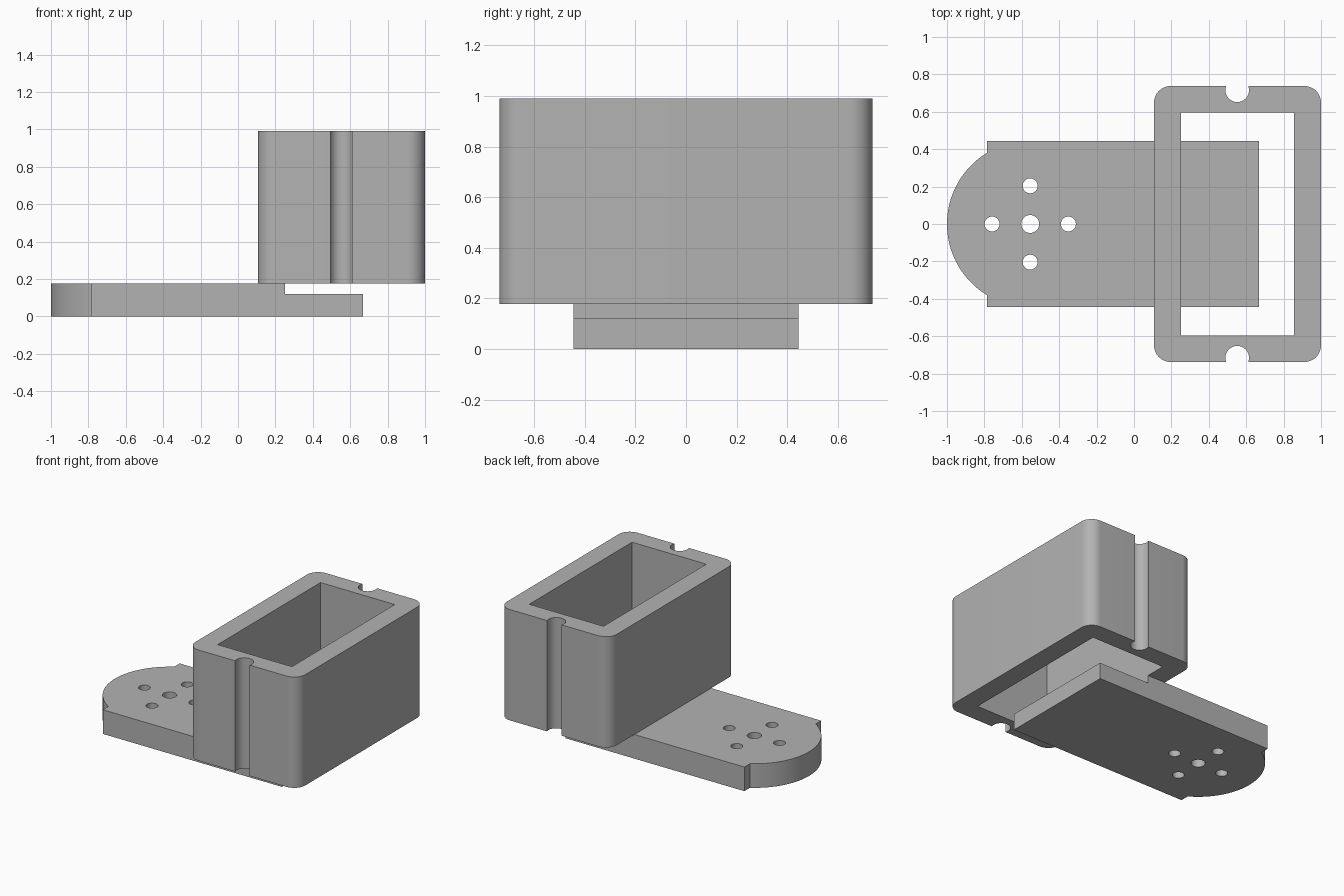
import bpy, bmesh
from math import cos, sin, pi, radians, acos, asin, sqrt

cube = bpy.data.objects.get("Cube")
if cube:
    bpy.data.objects.remove(cube, do_unlink=True)

grey = bpy.data.materials.new("light grey plastic")
grey.use_nodes = True
COLOUR = (0.45, 0.45, 0.45, 1)
grey.diffuse_color = COLOUR
grey.node_tree.nodes["Principled BSDF"].inputs["Base Color"].default_value = COLOUR


def arc(cx, cy, r, start, end, steps):
    """Points along an arc, angles in radians."""
    angles = [start + (end - start) * i / steps for i in range(steps + 1)]
    return [(cx + r * cos(a), cy + r * sin(a)) for a in angles]


def circle(cx, cy, r, steps=32):
    return arc(cx, cy, r, 0, 2 * pi, steps)[:-1]


def rectangle(x0, x1, y0, y1):
    return [(x0, y0), (x1, y0), (x1, y1), (x0, y1)]


def slab(name, outlines, z0, z1):
    """Fill an outline with its holes and extrude it upward."""
    bm = bmesh.new()
    edges = []
    for outline in outlines:
        verts = [bm.verts.new((x, y, z0)) for x, y in outline]
        edges += [bm.edges.new((v, verts[i - 1])) for i, v in enumerate(verts)]
    bmesh.ops.triangle_fill(bm, edges=edges, use_beauty=True, normal=(0, 0, 1))
    top = bmesh.ops.extrude_face_region(bm, geom=bm.faces[:], use_keep_orig=True)["geom"]
    for v in top:
        if isinstance(v, bmesh.types.BMVert):
            v.co.z = z1
    bmesh.ops.recalc_face_normals(bm, faces=bm.faces[:])
    mesh = bpy.data.meshes.new(name)
    bm.to_mesh(mesh)
    bm.free()
    mesh.materials.append(grey)
    obj = bpy.data.objects.new(name, mesh)
    bpy.context.collection.objects.link(obj)
    return obj


def select_only(obj):
    bpy.ops.object.select_all(action="DESELECT")
    obj.select_set(True)
    bpy.context.view_layer.objects.active = obj


# Mounting plate: a rounded end between two square shoulders
PIVOT, HALF, SHOULDER = -0.555, 0.445, -0.785
PLATE_TOP, END, STEP = 0.177, 0.667, 0.252
turn = acos((SHOULDER - PIVOT) / HALF)
plate_outline = arc(PIVOT, 0, HALF, turn, 2 * pi - turn, 40)
plate_outline += rectangle(SHOULDER, END, -HALF, HALF)
holes = [circle(PIVOT, 0, 0.048)]
holes += [circle(PIVOT + 0.204 * cos(k * pi / 2), 0.204 * sin(k * pi / 2), 0.04)
          for k in range(4)]
plate = slab("mounting_plate", [plate_outline] + holes, 0, PLATE_TOP)

# Lowered step under the box opening
cutter = slab("step_cutter", [rectangle(STEP, 0.8, -0.6, 0.6)], 0.12, 0.3)
cutter.hide_render = True
cut = plate.modifiers.new("step", "BOOLEAN")
cut.operation, cut.object, cut.solver = "DIFFERENCE", cutter, "EXACT"
select_only(plate)
bpy.ops.object.modifier_apply(modifier=cut.name)
bpy.data.objects.remove(cutter, do_unlink=True)

# Open box: rounded corners, with a round groove in the front and back walls
X0, X1, WALL, R = 0.107, 1.0, 0.738, 0.09
GX, GY, GR = 0.552, 0.715, 0.063
lip = asin((WALL - GY) / GR)
half_outline = arc(X1 - R, WALL - R, R, 0, pi / 2, 12)
half_outline += arc(GX, GY, GR, lip, -pi - lip, 28)
half_outline += arc(X0 + R, WALL - R, R, pi / 2, pi, 12)
box_outline = half_outline + [(x, -y) for x, y in reversed(half_outline)]
opening = rectangle(STEP, 0.855, -0.596, 0.596)
box = slab("open_box", [box_outline, opening], PLATE_TOP, 0.99)

for obj in (plate, box):
    select_only(obj)
    bpy.ops.object.shade_smooth_by_angle(angle=radians(30))
